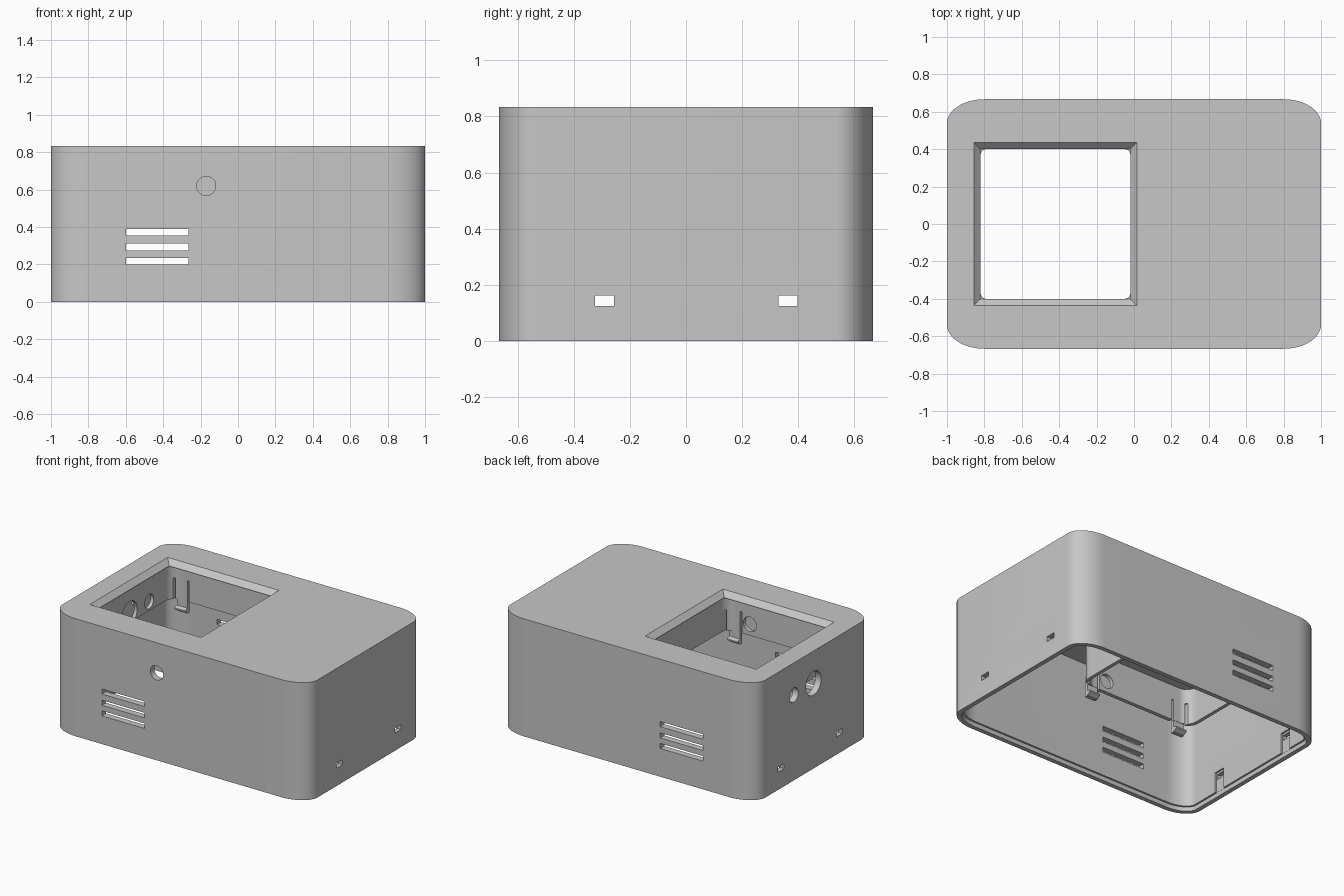
import bpy, bmesh, math
from mathutils import Matrix, Vector

if "Cube" in bpy.data.objects:
    bpy.data.objects.remove(bpy.data.objects["Cube"], do_unlink=True)

grey = bpy.data.materials.new("plain grey")
grey.use_nodes = True
colour = (0.57, 0.57, 0.57, 1)
grey.diffuse_color = colour
grey.node_tree.nodes["Principled BSDF"].inputs["Base Color"].default_value = colour

HEIGHT, WALL = 0.833, 0.045
CEILING = HEIGHT - 0.04
WINDOW_X = -0.42


def finish(name, bm):
    bmesh.ops.recalc_face_normals(bm, faces=bm.faces)
    mesh = bpy.data.meshes.new(name)
    bm.to_mesh(mesh)
    bm.free()
    mesh.materials.append(grey)
    obj = bpy.data.objects.new(name, mesh)
    bpy.context.collection.objects.link(obj)
    return obj


def prism(name, cx, half_x, half_y, rx, ry, z0, z1, grow=0.0, steps=16):
    """Upright prism with elliptical corners; grow widens its top."""
    bm = bmesh.new()
    rings = []
    for z, g in ((z0, 0), (z1, grow)):
        ring = []
        for q, (sx, sy) in enumerate(((1, 1), (-1, 1), (-1, -1), (1, -1))):
            for i in range(steps + 1 if rx else 1):
                a = (q + i / steps) * math.pi / 2
                ring.append(bm.verts.new((
                    cx + sx * (half_x + g - rx) + rx * math.cos(a),
                    sy * (half_y + g - ry) + ry * math.sin(a), z)) if rx else
                    bm.verts.new((cx + sx * (half_x + g), sy * (half_y + g), z)))
        rings.append(ring)
    low, high = rings
    bm.faces.new(low[::-1])
    bm.faces.new(high)
    for i in range(len(low)):
        j = (i + 1) % len(low)
        bm.faces.new((low[i], low[j], high[j], high[i]))
    return finish(name, bm)


def block(name, x0, x1, y0, y1, z0, z1):
    bm = bmesh.new()
    size = Vector((x1 - x0, y1 - y0, z1 - z0))
    middle = Vector((x0 + x1, y0 + y1, z0 + z1)) / 2
    bmesh.ops.create_cube(bm, size=1, matrix=Matrix.Translation(middle) @ Matrix.Diagonal(size).to_4x4())
    return finish(name, bm)


def rod(name, centre, radius, length, axis):
    bm = bmesh.new()
    turn = Matrix.Rotation(math.pi / 2, 4, "Y" if axis == "X" else "X")
    bmesh.ops.create_cone(bm, cap_ends=True, segments=40, radius1=radius, radius2=radius,
                          depth=length, matrix=Matrix.Translation(centre) @ turn)
    return finish(name, bm)


def cut(obj, cutters):
    for c in cutters:
        mod = obj.modifiers.new("cut", "BOOLEAN")
        mod.operation, mod.solver, mod.object = "DIFFERENCE", "EXACT", c
    bpy.context.view_layer.update()
    graph = bpy.context.evaluated_depsgraph_get()
    mesh = bpy.data.meshes.new_from_object(obj.evaluated_get(graph))
    obj.modifiers.clear()
    obj.data = mesh


def smooth(obj):
    bpy.ops.object.select_all(action="DESELECT")
    obj.select_set(True)
    bpy.context.view_layer.objects.active = obj
    bpy.ops.object.shade_smooth_by_angle(angle=math.radians(30))


# Round ports, which pass through the shell and the collar
ports = [
    rod("front_port_cutter", (-0.17, -0.58, 0.62), 0.051, 0.3, "Y"),
    rod("small_side_port_cutter", (-0.95, 0.22, 0.605), 0.05, 0.3, "X"),
    rod("large_side_port_cutter", (-0.95, 0.0, 0.605), 0.085, 0.3, "X"),
]

# Shell, open underneath, with a chamfered window
shell = prism("shell", 0, 1.0, 0.667, 0.2, 0.13, 0, HEIGHT)
shell_cutters = [
    prism("cavity_cutter", 0, 1 - WALL, 0.667 - WALL, 0.16, 0.09, -0.1, CEILING),
    prism("rim_step_cutter", 0, 0.968, 0.635, 0.17, 0.1, -0.12, 0.03),
    prism("window_cutter", WINDOW_X, 0.4, 0.4, 0.03, 0.03, 0.7, 0.9, steps=6),
    prism("chamfer_cutter", WINDOW_X, 0.4, 0.4, 0, 0, HEIGHT - 0.0365, HEIGHT + 0.02, 0.0565),
]
for z in (0.2, 0.275, 0.355):
    for y in (-0.65, 0.65):
        shell_cutters.append(block("vent_cutter", -0.6, -0.265, y - 0.08, y + 0.08, z, z + 0.036))
for y in (-0.29, 0.363):
    for s in (-1, 1):
        shell_cutters.append(block("latch_slot_cutter", *sorted((s * 0.9, s * 1.1)),
                                   y - 0.034, y + 0.034, 0.125, 0.161))
        # Shallow lead-in channel below each latch slot
        shell_cutters.append(block("latch_channel_cutter", *sorted((s * 0.9, s * 0.967)),
                                   y - 0.042, y + 0.042, -0.11, 0.175))
cut(shell, shell_cutters + ports)

# Collar hanging below the window, slit beside each spring clip
collar = prism("window_collar", WINDOW_X, 0.455, 0.5, 0.1, 0.1, 0.54, CEILING + 0.01)
collar_cutters = [prism("collar_cutter", WINDOW_X, 0.43, 0.472, 0.075, 0.075, 0.4, 0.9)]
clip_spots = [(x, s) for x in (-0.77, -0.05) for s in (-1, 1)]
for x, s in clip_spots:
    for side in (-1, 1):
        sx = x + side * 0.05
        collar_cutters.append(block("clip_slit_cutter", sx - 0.007, sx + 0.007,
                                    *sorted((s * 0.42, s * 0.55)), 0.5, 0.69))
cut(collar, collar_cutters + ports)

# Spring clips with small inward hooks
for x, s in clip_spots:
    block("clip_tab", x - 0.042, x + 0.042, *sorted((s * 0.474, s * 0.498)), 0.455, 0.6)
    bm = bmesh.new()
    ends = [[bm.verts.new((x + dx, s * y, z)) for y, z in
             ((0.48, 0.455), (0.48, 0.495), (0.445, 0.485), (0.445, 0.475))]
            for dx in (-0.042, 0.042)]
    bm.faces.new(ends[0])
    bm.faces.new(ends[1])
    for i in range(4):
        j = (i + 1) % 4
        bm.faces.new((ends[0][i], ends[0][j], ends[1][j], ends[1][i]))
    finish("clip_hook", bm)

for c in set(shell_cutters + collar_cutters + ports):
    bpy.data.objects.remove(c, do_unlink=True)
smooth(shell)
smooth(collar)
